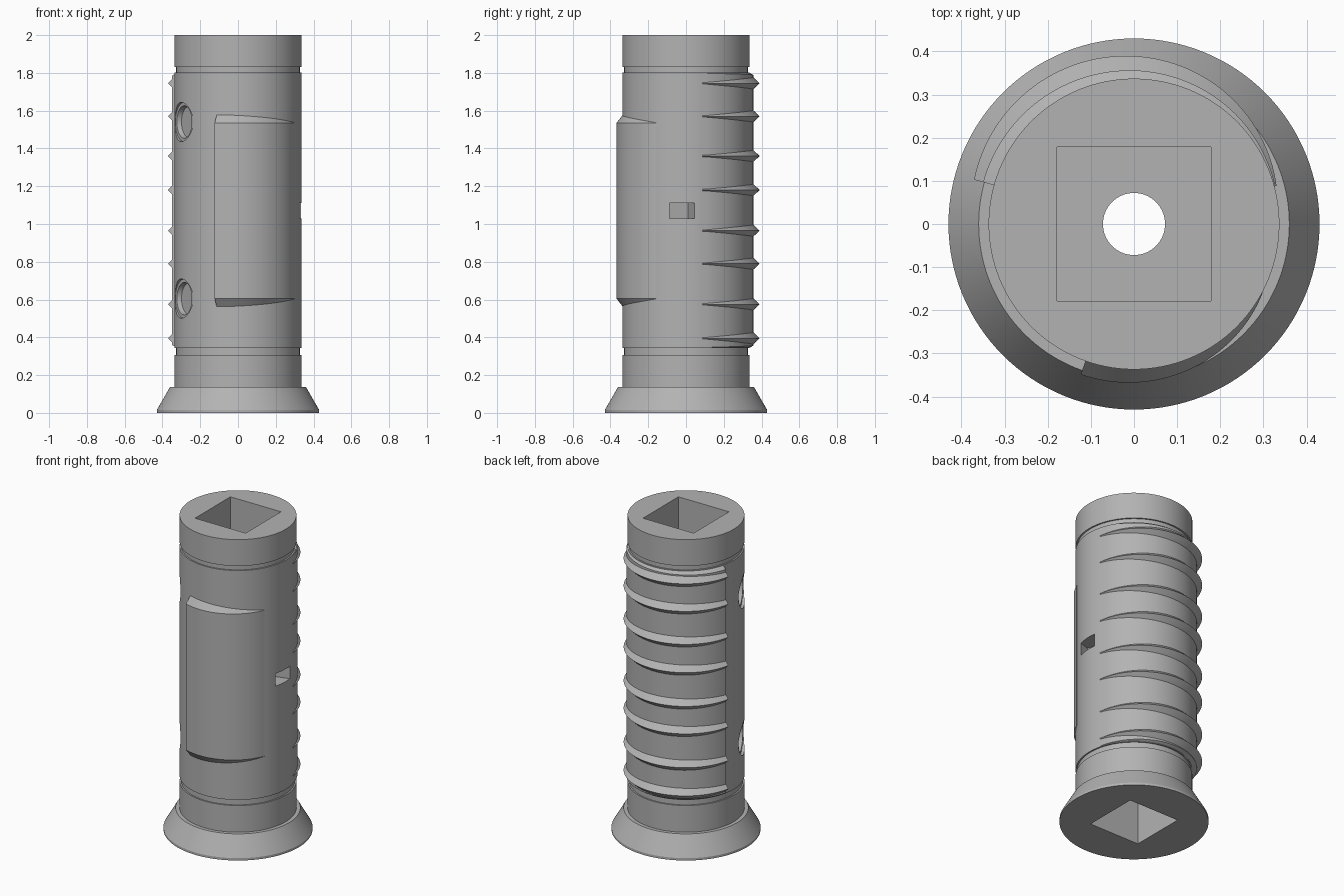
import bpy, bmesh, math
from mathutils import Matrix, Vector

if "Cube" in bpy.data.objects:
    bpy.data.objects.remove(bpy.data.objects["Cube"])

metal = bpy.data.materials.new("plain grey metal")
metal.diffuse_color = (0.45, 0.45, 0.45, 1)
metal.use_nodes = True
metal.node_tree.nodes["Principled BSDF"].inputs["Base Color"].default_value = metal.diffuse_color
R = 0.337


def make_object(name, bm, matrix=None):
    bmesh.ops.recalc_face_normals(bm, faces=bm.faces)
    if matrix:
        bm.transform(matrix)
    mesh = bpy.data.meshes.new(name)
    bm.to_mesh(mesh)
    bm.free()
    mesh.materials.append(metal)
    ob = bpy.data.objects.new(name, mesh)
    bpy.context.collection.objects.link(ob)
    return ob


def smooth(ob):
    bpy.ops.object.select_all(action='DESELECT')
    ob.select_set(True)
    bpy.context.view_layer.objects.active = ob
    bpy.ops.object.shade_smooth_by_angle(angle=math.radians(25))


def sweep(name, a0, a1, n, section):
    """Sweep a closed (radius, z) section round the axis; section takes t in 0..1."""
    bm = bmesh.new()
    rings = []
    for i in range(n + 1):
        t = i / n
        a = math.radians(a0 + (a1 - a0) * t)
        rings.append([bm.verts.new((r * math.cos(a), r * math.sin(a), z))
                      for r, z in section(t)])
    k = len(rings[0])
    for p, q in zip(rings, rings[1:]):
        for j in range(k):
            bm.faces.new((p[j], p[(j + 1) % k], q[(j + 1) % k], q[j]))
    bm.faces.new(rings[0])
    bm.faces.new(rings[-1])
    ob = make_object(name, bm)
    smooth(ob)
    return ob


def cone(name, r1, r2, depth, matrix):
    bm = bmesh.new()
    bmesh.ops.create_cone(bm, cap_ends=True, segments=64, radius1=r1, radius2=r2, depth=depth)
    return make_object(name, bm, matrix)


def box(name, size, matrix):
    bm = bmesh.new()
    bmesh.ops.create_cube(bm, size=1)
    bmesh.ops.scale(bm, vec=size, verts=bm.verts)
    return make_object(name, bm, matrix)


# Turned body: flared foot, shaft and two shallow grooves
profile = [(0.43, 0), (0.43, 0.015), (0.36, 0.137), (R, 0.137), (R, 0.307),
           (0.328, 0.307), (0.328, 0.343), (R, 0.343), (R, 1.803),
           (0.328, 1.803), (0.328, 1.832), (R, 1.832), (R, 2)]
SEG = 128
bm = bmesh.new()
rings = [[bm.verts.new((r * math.cos(2 * math.pi * i / SEG), r * math.sin(2 * math.pi * i / SEG), z))
          for i in range(SEG)] for r, z in profile]
for p, q in zip(rings, rings[1:]):
    for i in range(SEG):
        j = (i + 1) % SEG
        bm.faces.new((p[i], p[j], q[j], q[i]))
bm.faces.new(rings[0])
bm.faces.new(rings[-1])
body = make_object("body", bm)

# Cutters: square sockets at both ends, centre bore, side slot, round recesses
SOCKET = 0.45
cutters = [
    box("socket_top", (0.356, 0.356, SOCKET * 2), Matrix.Translation((0, 0, 2))),
    box("socket_bottom", (0.356, 0.356, SOCKET * 2), Matrix.Identity(4)),
    cone("centre_bore", 0.072, 0.072, 1.6, Matrix.Translation((0, 0, 1))),
    box("side_slot", (0.2, 0.125, 0.08),
        Matrix.Translation((0.335, -0.02, 1.07)) @ Matrix.Rotation(math.radians(17), 4, 'Z')),
]
out = Vector((math.cos(math.radians(207)), math.sin(math.radians(207)), 0))
turn = out.to_track_quat('Z', 'Y').to_matrix().to_4x4()
for z in (0.605, 1.54):
    up = Vector((0, 0, z))
    cutters.append(cone("round_recess", 0.104, 0.104, 0.1,
                        Matrix.Translation(out * 0.369 + up) @ turn))
    cutters.append(cone("recess_dish", 0.08, 0.088, 0.03,
                        Matrix.Translation(out * 0.31 + up) @ turn))
for c in cutters:
    c.hide_render = True
    mod = body.modifiers.new("cut", 'BOOLEAN')
    mod.operation = 'DIFFERENCE'
    mod.solver = 'EXACT'
    mod.object = c
    bpy.context.view_layer.objects.active = body
    bpy.ops.object.modifier_apply(modifier=mod.name)
    bpy.data.objects.remove(c)
smooth(body)


# Raised pad round the back, growing thicker towards the left
def back_radius(t):
    return 0.339 + 0.024 * math.sin(t * math.pi / 2)


def back_section(t):
    r = back_radius(t)
    d = (r - R) * 0.6
    return [(0.32, 0.345), (R, 0.345), (r, 0.345 + d), (r, 1.8 - d), (R, 1.8), (0.32, 1.8)]


sweep("back_pad", 15, 164.5, 64, back_section)

# Sharp gripping ridges on the back pad
for z in (0.395, 0.575, 0.79, 0.965, 1.18, 1.36, 1.57, 1.745):
    def ridge_section(t, z=z):
        base = back_radius(t)
        tip = 0.342 + 0.053 * math.sin(0.7 * math.pi * t)
        h = max(0.004, (tip - base) * 0.95)
        return [(0.325, z - h), (base, z - h), (tip, z), (base, z + h), (0.325, z + h)]
    sweep("grip_ridge", 15, 164.5, 64, ridge_section)


# Front cam pad with sloped ends, fading into the shaft on the right
def front_section(t):
    r = 0.37 - 0.032 * t ** 1.8
    d = (r - 0.335) * 1.3
    return [(0.32, 0.605 - d), (0.335, 0.605 - d), (r, 0.605),
            (r, 1.535), (0.335, 1.535 + d), (0.32, 1.535 + d)]


sweep("front_pad", -109.5, -28, 40, front_section)
